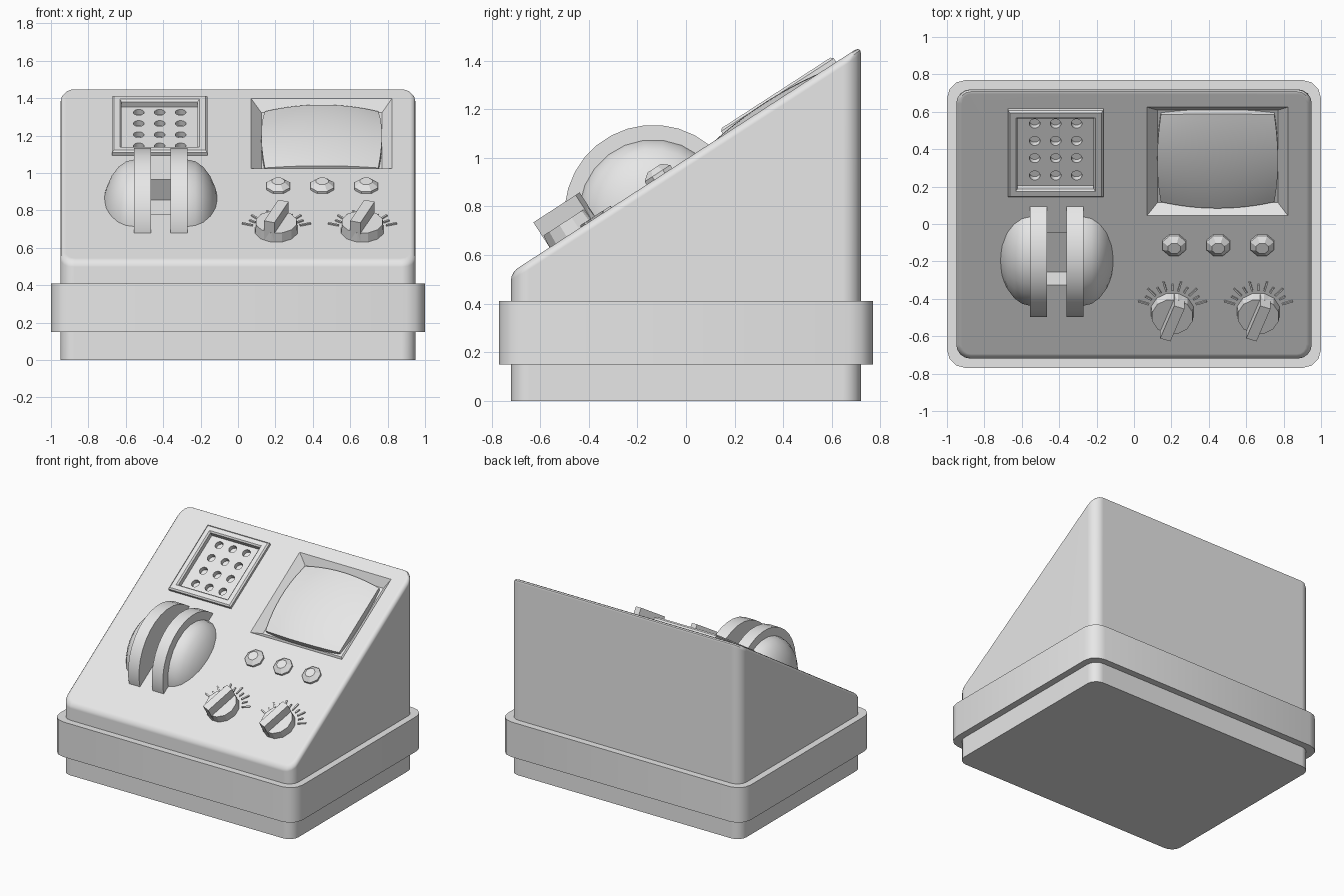
import bpy, bmesh, math
from mathutils import Matrix, Vector

if "Cube" in bpy.data.objects:
    bpy.data.objects.remove(bpy.data.objects["Cube"])

grey = bpy.data.materials.new("plain grey")
grey.diffuse_color = (0.8, 0.8, 0.8, 1)
grey.use_nodes = True
grey.node_tree.nodes["Principled BSDF"].inputs["Base Color"].default_value = grey.diffuse_color

TILT = math.atan(0.647)
# local panel frame: x across, y up the slope, z out of the slope
PANEL = Matrix.Translation((0, 0, 0.994)) @ Matrix.Rotation(TILT, 4, 'X')


def make(name, bm, matrix=Matrix()):
    bmesh.ops.transform(bm, matrix=matrix, verts=bm.verts)
    bmesh.ops.recalc_face_normals(bm, faces=bm.faces)
    mesh = bpy.data.meshes.new(name)
    bm.to_mesh(mesh)
    bm.free()
    mesh.materials.append(grey)
    ob = bpy.data.objects.new(name, mesh)
    bpy.context.collection.objects.link(ob)
    return ob


def activate(ob):
    bpy.ops.object.select_all(action='DESELECT')
    ob.select_set(True)
    bpy.context.view_layer.objects.active = ob


def smooth(ob, angle=35):
    activate(ob)
    bpy.ops.object.shade_smooth_by_angle(angle=math.radians(angle))


def loft(bm, rings, caps=True, closed=False):
    """Skin a list of equal-length point rings."""
    rows = [[bm.verts.new(p) for p in r] for r in rings]
    n = len(rows[0])
    pairs = list(zip(rows, rows[1:])) + ([(rows[-1], rows[0])] if closed else [])
    for a, b in pairs:
        for i in range(n):
            bm.faces.new((a[i], a[(i + 1) % n], b[(i + 1) % n], b[i]))
    if caps:
        bm.faces.new(rows[0][::-1])
        bm.faces.new(rows[-1])


def rect(x0, x1, y0, y1, z):
    return [(x0, y0, z), (x1, y0, z), (x1, y1, z), (x0, y1, z)]


def circle(cx, cy, r, z, n):
    return [(cx + r * math.cos(math.tau * (i + .5) / n),
             cy + r * math.sin(math.tau * (i + .5) / n), z) for i in range(n)]


def bevel_upright(bm, width, segments):
    edges = [e for e in bm.edges
             if abs((e.verts[0].co - e.verts[1].co).normalized().z) > .99]
    bmesh.ops.bevel(bm, geom=edges, offset=width, segments=segments,
                    profile=.5, affect='EDGES')


# wedge-shaped body with rounded corners
bm = bmesh.new()
top = [(x, y, .994 + .647 * y) for x, y, _ in rect(-.95, .95, -.72, .72, 0)]
loft(bm, [rect(-.95, .95, -.72, .72, 0), top])
bevel_upright(bm, .075, 4)
bm.normal_update()
slope = max(bm.faces, key=lambda f: f.normal.z)
bmesh.ops.bevel(bm, geom=list(slope.edges), offset=.03, segments=3,
                profile=.5, affect='EDGES')
body = make("body", bm)

# screen recess, speaker inset and slot between the wheels
GX, GV = -.419, .46
bm = bmesh.new()
loft(bm, [rect(.125, .77, .10, .69, -.055), rect(.015, .875, .008, .798, .055)])
loft(bm, [rect(GX - .203, GX + .203, GV - .228, GV + .228, z) for z in (-.014, .1)])
loft(bm, [rect(-.465, -.36, -.39, -.055, z) for z in (-.13, .1)])
recess = make("recess_cutter", bm, PANEL)

# speaker holes
bm = bmesh.new()
for i in range(3):
    for j in range(4):
        c = (GX + (i - 1) * .112, .465 + (j - 1.5) * .11)
        loft(bm, [circle(*c, .029, z, 12) for z in (-.045, .1)])
holes = make("hole_cutter", bm, PANEL)

for cutter in (recess, holes):
    mod = body.modifiers.new("cut", 'BOOLEAN')
    mod.operation, mod.solver, mod.object = 'DIFFERENCE', 'EXACT', cutter
    activate(body)
    bpy.ops.object.modifier_apply(modifier=mod.name)
    bpy.data.objects.remove(cutter)
smooth(body)
wn = body.modifiers.new("even_normals", 'WEIGHTED_NORMAL')
wn.keep_sharp = True

# belt around the lower body
bm = bmesh.new()
loft(bm, [rect(-1, 1, -.77, .77, z) for z in (.15, .41)])
bevel_upright(bm, .10, 3)
smooth(make("belt", bm))

# speaker frame with softened edges
bm = bmesh.new()
loft(bm, [rect(GX - .255 + d, GX + .255 - d, GV - .276 + d, GV + .276 - d, z)
          for d, z in ((0, -.01), (0, .018), (.01, .028), (.042, .028),
                       (.052, .018), (.052, -.016))], caps=False, closed=True)
make("speaker_frame", bm, PANEL)

# bulging screen with bowed edges
bm = bmesh.new()
bmesh.ops.create_grid(bm, x_segments=16, y_segments=16, size=1)
rim = [e for e in bm.edges if e.is_boundary]
skirt = bmesh.ops.extrude_edge_only(bm, edges=rim)["geom"]
skirt = {g for g in skirt if isinstance(g, bmesh.types.BMVert)}
for v in bm.verts:
    a, b = v.co.x, v.co.y
    v.co = Vector((.447 + .303 * a * (1 + .065 * (1 - b * b)),
                   .395 + .278 * b * (1 + .08 * (1 - a * a)),
                   -.06 if v in skirt else -.036 + .028 * (2 - a * a - b * b)))
smooth(make("screen", bm, PANEL), 45)

# faceted push buttons
for i, x in enumerate((.215, .45, .685)):
    bm = bmesh.new()
    loft(bm, [circle(x, -.13, r, z, 8)
              for r, z in ((.068, -.01), (.068, .015), (.036, .04))])
    make(f"button_{i + 1}", bm, PANEL)

# knobs with pointer grips and tick marks
for i, x in enumerate((.205, .665)):
    at = PANEL @ Matrix.Translation((x, -.555, 0))
    bm = bmesh.new()
    loft(bm, [circle(0, 0, r, z, 12) for r, z in ((.118, -.01), (.112, .055))])
    make(f"knob_{i + 1}", bm, at)
    bm = bmesh.new()
    loft(bm, [rect(-.029, .029, -.11, .11, z) for z in (0, .123)])
    make(f"knob_grip_{i + 1}", bm, at @ Matrix.Rotation(math.radians(-20), 4, 'Z'))
    bm = bmesh.new()
    for k in range(11):
        spin = Matrix.Rotation(math.radians(20 + 14 * k), 3, 'Z')
        end = .172 if k % 2 else .195
        loft(bm, [[spin @ Vector(p) for p in rect(.135, end, -.005, .005, z)]
                  for z in (-.005, .008)])
    make(f"knob_ticks_{i + 1}", bm, at)

# twin wheels with domed outer caps
AXLE = Matrix.Translation((-.4125, -.135, .77))
for side, label in ((-1, "left"), (1, "right")):
    turn = AXLE @ Matrix.Rotation(side * math.pi / 2, 4, 'Y')
    bm = bmesh.new()
    loft(bm, [circle(0, 0, .365, z, 32) for z in (.0525, .1425)])
    smooth(make(f"{label}_wheel", bm, turn))
    bm = bmesh.new()
    arc = [math.radians(a) for a in (0, 15, 30, 45, 60, 75, 87)]
    loft(bm, [circle(0, 0, .305 * math.cos(a), .14 + .175 * math.sin(a), 24)
              for a in arc])
    smooth(make(f"{label}_dome", bm, turn))
